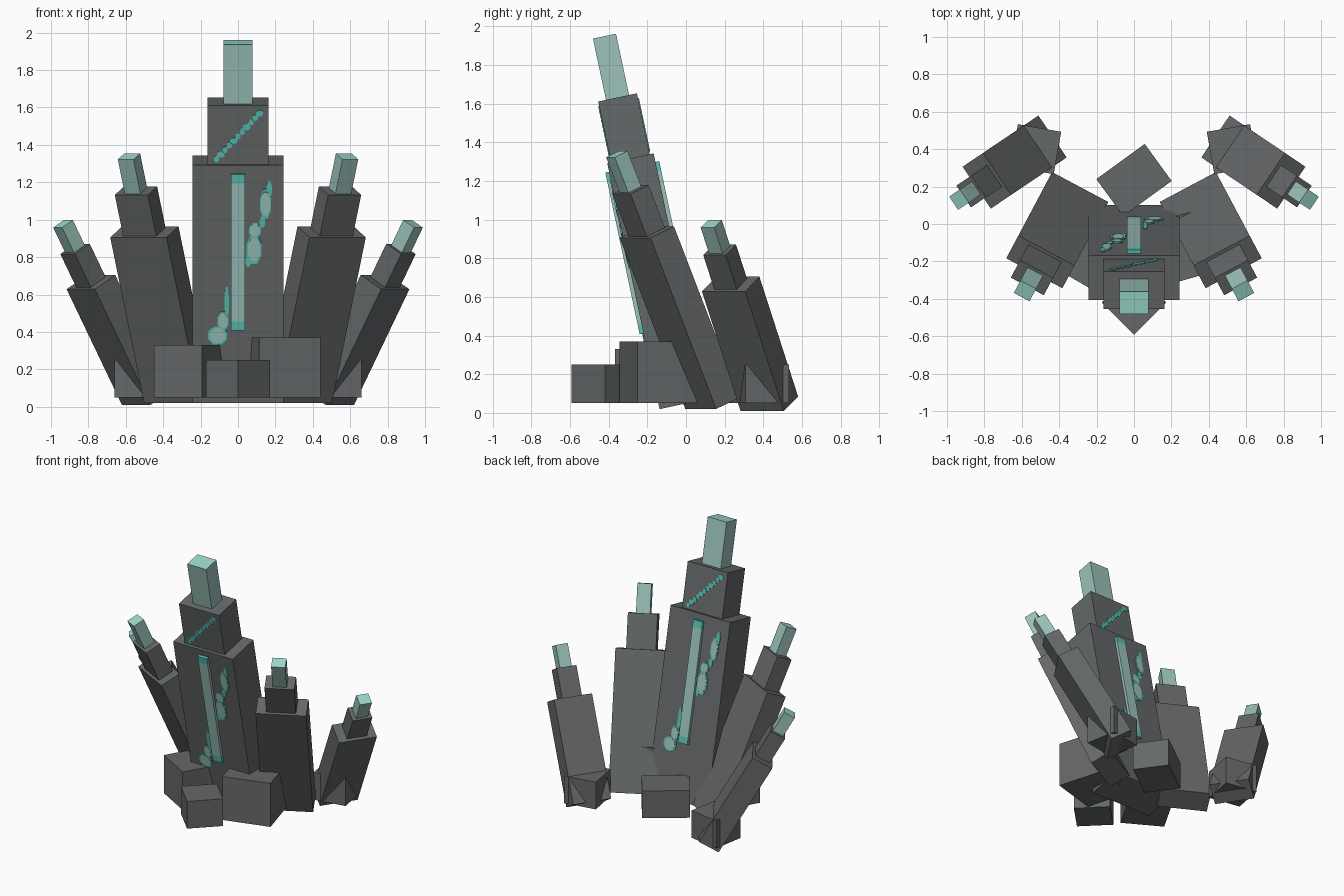
import bpy, bmesh
from math import radians
from mathutils import Matrix, Vector

old = bpy.data.objects.get("Cube")
if old:
    bpy.data.objects.remove(old, do_unlink=True)


def material(name, rgb):
    m = bpy.data.materials.new(name)
    m.use_nodes = True
    col = (*rgb, 1.0)
    m.diffuse_color = col
    m.node_tree.nodes["Principled BSDF"].inputs["Base Color"].default_value = col
    return m


STONE = material("dark stone", (0.13, 0.138, 0.14))
CRYSTAL = material("pale crystal", (0.33, 0.54, 0.49))
CRYSTAL_TOP = material("bright crystal", (0.33, 0.69, 0.6))
TEAL = material("teal glow", (0.1, 0.53, 0.45))


def finish(name, bm, matrix, mats):
    mesh = bpy.data.meshes.new(name)
    bm.to_mesh(mesh)
    bm.free()
    for m in mats:
        mesh.materials.append(m)
    ob = bpy.data.objects.new(name, mesh)
    ob.matrix_world = matrix
    bpy.context.collection.objects.link(ob)
    return ob


def box(name, size, matrix, mat, top_mat=None):
    """Box standing on the origin of matrix, with an optional top colour."""
    bm = bmesh.new()
    bmesh.ops.create_cube(bm, size=1)
    bmesh.ops.translate(bm, vec=(0, 0, 0.5), verts=bm.verts)
    bmesh.ops.scale(bm, vec=size, verts=bm.verts)
    bm.normal_update()
    if top_mat:
        for f in bm.faces:
            f.material_index = int(f.normal.z > 0.9)
    return finish(name, bm, matrix, [mat, top_mat] if top_mat else [mat])


def frame(pos, yaw, lean):
    """Turn about z, then lean toward the local front."""
    return (Matrix.Translation(pos) @ Matrix.Rotation(radians(yaw), 4, 'Z')
            @ Matrix.Rotation(radians(lean), 4, 'X'))


def up(d):
    return Matrix.Translation((0, 0, d))


def pillar(name, base, sizes):
    """Three stacked, narrowing pieces ending in a crystal."""
    m = base.copy()
    parts = ("shaft", "neck", "crystal")
    for part, size in zip(parts, sizes):
        if part == "crystal":
            box(f"{name}_{part}", size, m, CRYSTAL, CRYSTAL_TOP)
        else:
            box(f"{name}_{part}", size, m, STONE)
        m = m @ up(size[2])


# Central pillar
MAIN = [(0.485, 0.245, 1.3), (0.326, 0.205, 0.322), (0.154, 0.122, 0.324)]
main = frame((0, -0.017, 0.045), 0, 12)
pillar("central", main, MAIN)

# Side pillars, mirrored
for side, s in (("left", 1), ("right", -1)):
    pillar(f"{side}_tall", frame((s * 0.32, 0.137, 0.05), s * 28, 23.5),
           [(0.34, 0.15, 0.965), (0.2, 0.115, 0.24), (0.095, 0.082, 0.2)])
    pillar(f"{side}_short", frame((s * 0.49, 0.431, 0.047), s * 56, 30),
           [(0.27, 0.152, 0.715), (0.14, 0.11, 0.205), (0.085, 0.08, 0.155)])
    box(f"{side}_rear_rock", (0.235, 0.23, 0.2),
        frame((s * 0.525, 0.4, 0.05), s * 10, 0), STONE)

# Base rocks
for name, x, y, yaw, size in (
        ("front_rock", 0, -0.42, 45, (0.243, 0.243, 0.2)),
        ("left_rock", 0.23, -0.134, 16, (0.34, 0.34, 0.32)),
        ("right_rock", -0.247, -0.167, -30, (0.295, 0.295, 0.28)),
        ("back_rock", 0, 0.235, 36, (0.32, 0.245, 0.2))):
    box(name, size, frame((x, y, 0.05), yaw, 0), STONE)

# Glowing bar running through the central shaft
BAR = (0.076, 0.285)
for name, start, length, mat in (("bar_lower_end", 0.4, 0.05, TEAL),
                                 ("bar_middle", 0.45, 0.755, CRYSTAL),
                                 ("bar_upper_end", 1.205, 0.05, TEAL)):
    box(name, (*BAR, length), main @ up(start), mat)


def vein(name, base, depth, chips):
    """Chain of thin eight-sided chips on the front and the back."""
    for face, turn in (("front", 0), ("back", 180)):
        m = base @ Matrix.Rotation(radians(turn), 4, 'Z')
        for mat, tag in ((TEAL, "edge"), (CRYSTAL, "core")):
            bm = bmesh.new()
            for x, z, w, h in chips:
                big = w > 0.045
                if tag == "core" and not big:
                    continue
                k, lift = (0.8, 0.007) if tag == "core" else (1.0, 0.005)
                place = (Matrix.Translation((x, -depth / 2 - lift / 2, z))
                         @ Matrix.Diagonal((w * k * 1.08, 1, h * k * 1.08, 1))
                         @ Matrix.Rotation(radians(90), 4, 'X')
                         @ Matrix.Rotation(radians(22.5), 4, 'Z'))
                bmesh.ops.create_cone(bm, cap_ends=True, segments=8, radius1=0.5,
                                      radius2=0.5, depth=lift, matrix=place)
            if bm.verts:
                finish(f"{name}_{face}_{tag}", bm, m, [mat])
            else:
                bm.free()


# Vein on the shaft
vein("shaft_vein", main, MAIN[0][1], [
    (-0.11, 0.37, 0.1, 0.1), (-0.08, 0.45, 0.06, 0.1), (-0.06, 0.55, 0.025, 0.17),
    (0.055, 0.78, 0.03, 0.07), (0.085, 0.84, 0.08, 0.16), (0.09, 0.945, 0.065, 0.08),
    (0.13, 0.99, 0.03, 0.06), (0.147, 1.09, 0.06, 0.16), (0.167, 1.17, 0.03, 0.09)])

# Vein on the neck: a rising chain of small chips
steps = 11
vein("neck_vein", main @ up(MAIN[0][2]), MAIN[1][1], [
    (-0.115 + 0.23 * i / (steps - 1), 0.03 + 0.25 * i / (steps - 1),
     0.028 + 0.012 * (i % 3 == 1), 0.034) for i in range(steps)])
